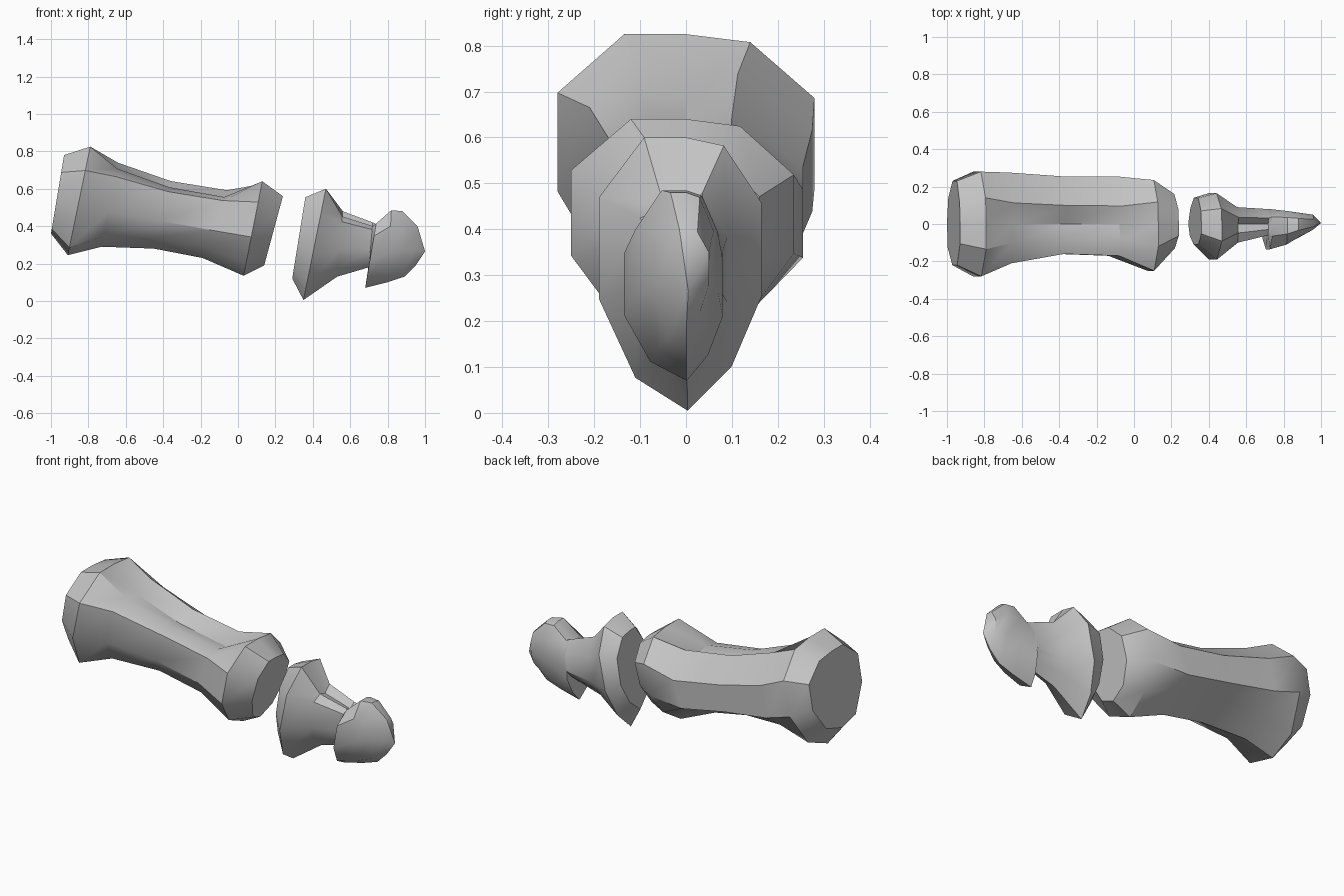
import bpy
import bmesh
import math

default = bpy.data.objects.get("Cube")
if default:
    bpy.data.objects.remove(default, do_unlink=True)

# Single grey bone colour
bone_grey = bpy.data.materials.new("bone_grey")
bone_grey.use_nodes = True
GREY = (0.55, 0.55, 0.55, 1.0)
bone_grey.diffuse_color = GREY
bone_grey.node_tree.nodes["Principled BSDF"].inputs["Base Color"].default_value = GREY


def cross_section(section):
    """Ten-sided section, leaning in x from its bottom to its top."""
    x_bottom, x_top, bottom, top, front, back, heel, groove = section
    # (depth fraction, height fraction) around the section
    outline = [
        (-1, 0.78 + 0.6 * groove),
        (-0.48, 1 - 0.8 * groove),
        (0, 1 - 1.2 * groove),
        (0.5 - groove, 0.97 + 0.3 * groove),
        (1, 0.76 - 0.4 * groove),
        (1, 0.42 - groove),
        (0.6, heel + 0.04),
        (0.02, 0),
        (-0.58, heel),
        (-1, 0.41),
    ]
    points = []
    for depth, height in outline:
        x = x_bottom + (x_top - x_bottom) * height
        y = depth * (back if depth > 0 else front)
        z = bottom + (top - bottom) * height
        points.append((x, y, z))
    return points


def build_bone(name, sections, tip=None):
    """Loft the sections into a closed bone, ending flat or in a tip."""
    bm = bmesh.new()
    rings = []
    for section in sections:
        ring = [bm.verts.new(point) for point in cross_section(section)]
        rings.append(ring)
    count = len(rings[0])
    for ring, following in zip(rings, rings[1:]):
        for i in range(count):
            j = (i + 1) % count
            bm.faces.new((ring[i], ring[j], following[j], following[i]))
    bm.faces.new(rings[0])
    if tip:
        point = bm.verts.new(tip)
        for i in range(count):
            bm.faces.new((rings[-1][i], rings[-1][(i + 1) % count], point))
    else:
        bm.faces.new(rings[-1])
    bmesh.ops.recalc_face_normals(bm, faces=bm.faces)
    mesh = bpy.data.meshes.new(name)
    bm.to_mesh(mesh)
    bm.free()
    mesh.materials.append(bone_grey)
    bone = bpy.data.objects.new(name, mesh)
    bpy.context.collection.objects.link(bone)
    bpy.ops.object.select_all(action="DESELECT")
    bone.select_set(True)
    bpy.context.view_layer.objects.active = bone
    bpy.ops.object.shade_smooth_by_angle(angle=math.radians(35))
    return bone


# Sections: x bottom, x top, z bottom, z top, front depth, back depth, heel, groove

# Long bone: flared base, grooved shaft, knuckle
long_sections = [
    (-1.0, -0.93, 0.36, 0.78, 0.22, 0.23, 0.06, 0),
    (-0.91, -0.79, 0.245, 0.825, 0.28, 0.28, 0.07, 0),
    (-0.73, -0.64, 0.29, 0.74, 0.21, 0.275, 0.12, 0.09),
    (-0.45, -0.36, 0.28, 0.64, 0.16, 0.255, 0.16, 0.11),
    (-0.19, -0.06, 0.23, 0.59, 0.17, 0.255, 0.16, 0.12),
    (0.03, 0.13, 0.135, 0.64, 0.25, 0.235, 0.13, 0),
    (0.14, 0.24, 0.19, 0.56, 0.13, 0.16, 0.08, 0),
]
build_bone("long_bone", long_sections)

# End bone: flared base, narrow neck, flattened bulb with a tip
end_sections = [
    (0.29, 0.36, 0.12, 0.555, 0.11, 0.14, 0.12, 0),
    (0.35, 0.47, 0.005, 0.6, 0.19, 0.165, 0.12, 0),
    (0.53, 0.56, 0.13, 0.48, 0.1, 0.09, 0.12, 0.1),
    (0.70, 0.72, 0.18, 0.42, 0.06, 0.08, 0.12, 0.1),
    (0.68, 0.74, 0.07, 0.42, 0.135, 0.08, 0.12, 0.02),
    (0.80, 0.82, 0.1, 0.485, 0.11, 0.07, 0.1, 0),
    (0.89, 0.88, 0.13, 0.48, 0.07, 0.06, 0.1, 0),
    (0.95, 0.96, 0.19, 0.4, 0.03, 0.05, 0.1, 0),
]
build_bone("end_bone", end_sections, tip=(1.0, 0.005, 0.265))
